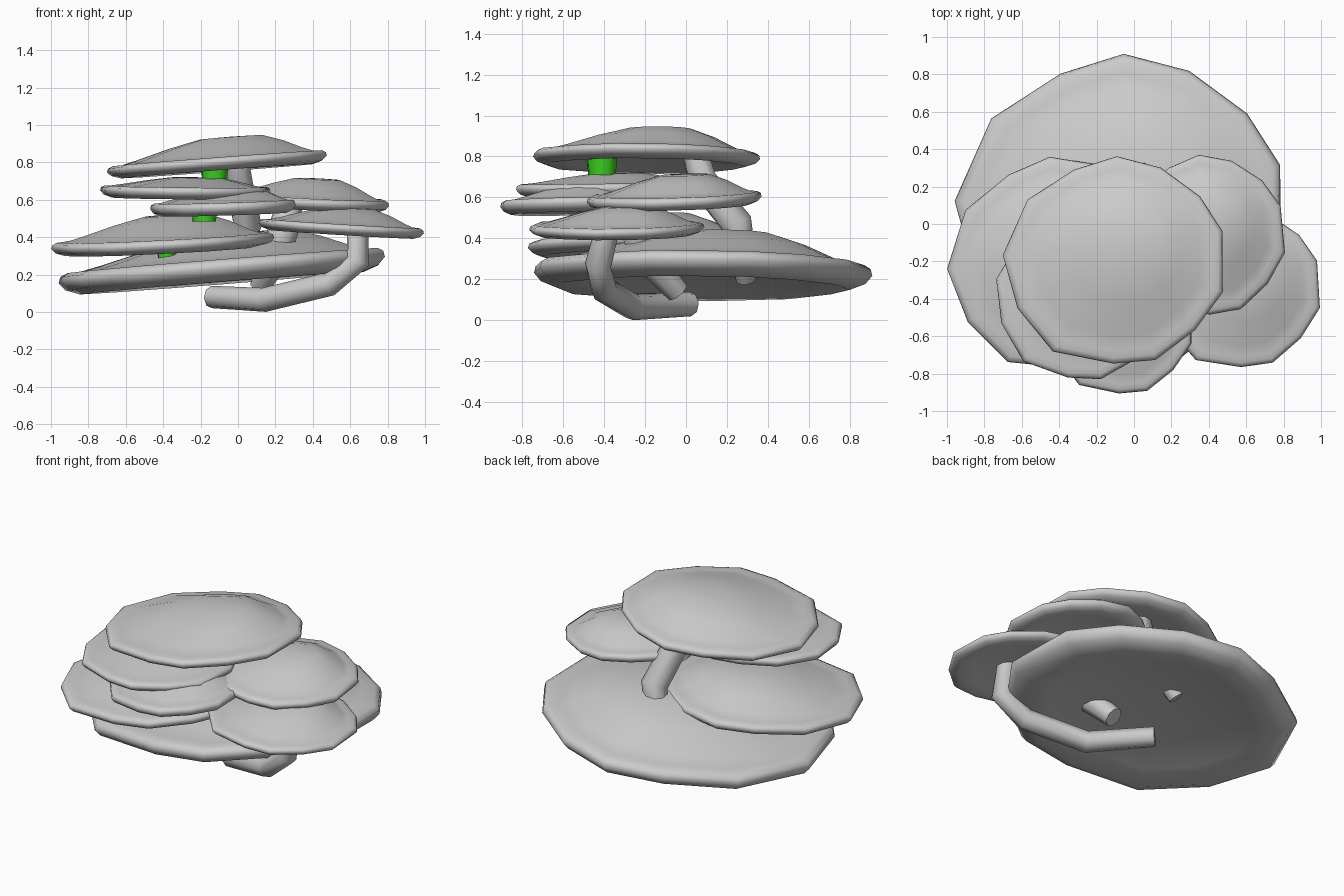
import bpy, bmesh, math
from mathutils import Vector

default = bpy.data.objects.get("Cube")
if default:
    bpy.data.objects.remove(default)


def material(name, rgb):
    m = bpy.data.materials.new(name)
    m.use_nodes = True
    m.diffuse_color = (*rgb, 1)
    m.node_tree.nodes["Principled BSDF"].inputs["Base Color"].default_value = (*rgb, 1)
    return m


GREY = material("grey", (0.6, 0.6, 0.6))
GREEN = material("green", (0.045, 0.64, 0.015))


def finish(bm, name, mat, angle):
    bmesh.ops.recalc_face_normals(bm, faces=bm.faces)
    mesh = bpy.data.meshes.new(name)
    bm.to_mesh(mesh)
    bm.free()
    mesh.materials.append(mat)
    ob = bpy.data.objects.new(name, mesh)
    bpy.context.collection.objects.link(ob)
    bpy.ops.object.select_all(action="DESELECT")
    ob.select_set(True)
    bpy.context.view_layer.objects.active = ob
    bpy.ops.object.shade_smooth_by_angle(angle=math.radians(angle))


def skin(bm, rings):
    for a, b in zip(rings, rings[1:]):
        for i in range(len(a)):
            j = (i + 1) % len(a)
            bm.faces.new((a[i], a[j], b[j], b[i]))


# Irregular outline shared by the caps: angle in degrees, radius
OUTLINE = [(16, 1.03), (38, 1), (64, 0.99), (88, 1), (112, 0.94), (143, 0.97), (177, 1),
           (208, 0.98), (238, 1.03), (270, 0.99), (292, 1.03), (318, 1), (343, 1.04)]

# Cap section: radius, share of dome height, share of rim thickness
SECTION = [(0.28, 0.97, 0), (0.52, 0.64, 0), (0.76, 0.21, 0), (0.88, 0.03, 0),
           (0.95, 0.03, 0), (0.99, 0, 0.12), (1, 0, 0.4), (0.96, 0, 0.75),
           (0.87, 0, 1), (0.7, 0, 0.75), (0.4, 0, 0.5)]
LEAN = 0.13  # sideways shift of the dome's peak


def cap(name, centre, size, dome, rim, tilt, turn=0):
    """Irregular lathed dome with a rolled rim and shallow underside."""
    bm = bmesh.new()

    def place(x, y, d, t):
        x, y = size[0] * (x + LEAN * d), size[1] * (y + LEAN * d)
        z = dome * d - rim * t + tilt[0] * x + tilt[1] * y
        return bm.verts.new(Vector(centre) + Vector((x, y, z)))

    spokes = [(math.radians(a + turn), k) for a, k in OUTLINE]
    rings = [[place(r * k * math.cos(a), r * k * math.sin(a), d, t) for a, k in spokes]
             for r, d, t in SECTION]
    skin(bm, rings)
    for ring, d, t in ((rings[0], 1, 0), (rings[-1], 0, 0.4)):
        hub = place(0, 0, d, t)
        for i in range(len(ring)):
            bm.faces.new((ring[i], ring[(i + 1) % len(ring)], hub))
    finish(bm, name, GREY, 75)


def stem(name, path, radii, mat=GREY, sides=8):
    """Tube with flat ends following a short path."""
    bm = bmesh.new()
    pts = [Vector(p) for p in path]
    rings = []
    for i, p in enumerate(pts):
        way = (pts[min(i + 1, len(pts) - 1)] - pts[max(i - 1, 0)]).normalized()
        u = way.cross(Vector((0.3, 1, 0.1))).normalized()
        v = way.cross(u)
        rings.append([bm.verts.new(p + radii[i] * (u * math.cos(math.tau * k / sides)
                      + v * math.sin(math.tau * k / sides))) for k in range(sides)])
    skin(bm, rings)
    bm.faces.new(rings[0])
    bm.faces.new(rings[-1])
    finish(bm, name, mat, 50)


# Seven overlapping caps
cap("base_cap", (-0.085, 0.08, 0.27), (0.875, 0.83), 0.15, 0.115, (0.08, -0.01))
cap("side_cap", (-0.41, -0.21, 0.395), (0.59, 0.57), 0.12, 0.07, (0.05, 0.03), 6)
cap("upper_side_cap", (-0.29, -0.38, 0.67), (0.455, 0.45), 0.05, 0.062, (-0.01, 0.015), -8)
cap("front_cap", (-0.08, -0.52, 0.588), (0.39, 0.39), 0.078, 0.066, (0.03, 0.02))
cap("upper_right_cap", (0.37, -0.06, 0.615), (0.43, 0.43), 0.1, 0.06, (-0.05, 0.03), 5)
cap("lower_right_cap", (0.55, -0.34, 0.47), (0.44, 0.43), 0.09, 0.055, (-0.06, 0.01), 3)
cap("top_cap", (-0.112, -0.195, 0.818), (0.59, 0.557), 0.115, 0.065, (0.075, -0.01))

# Stems that bend between the caps
stem("lower_right_stem", [(-0.14, 0.02, 0.08), (0.14, -0.26, 0.065), (0.49, -0.4, 0.15),
                          (0.64, -0.43, 0.27), (0.64, -0.37, 0.5)],
     [0.06, 0.065, 0.065, 0.065, 0.06])
stem("top_stem", [(-0.01, 0.04, 0.84), (0.01, 0.08, 0.68), (0.05, 0.25, 0.47),
                  (0.02, 0.27, 0.35), (-0.08, 0.29, 0.2)], [0.065, 0.075, 0.08, 0.07, 0.05])
stem("upper_right_stem", [(0.29, -0.12, 0.64), (0.24, -0.25, 0.43), (0.21, -0.2, 0.32),
                          (0.12, -0.04, 0.14)], [0.07, 0.085, 0.08, 0.06])

# Short green stems
for name, x, y, z, r in (("top", -0.125, -0.41, 0.78, 0.08), ("front", -0.18, -0.44, 0.555, 0.075),
                         ("side", -0.38, -0.36, 0.36, 0.06)):
    stem(name + "_green_stem", [(x, y, z - 0.07), (x, y, z + 0.04)], [r - 0.01, r], GREEN)
